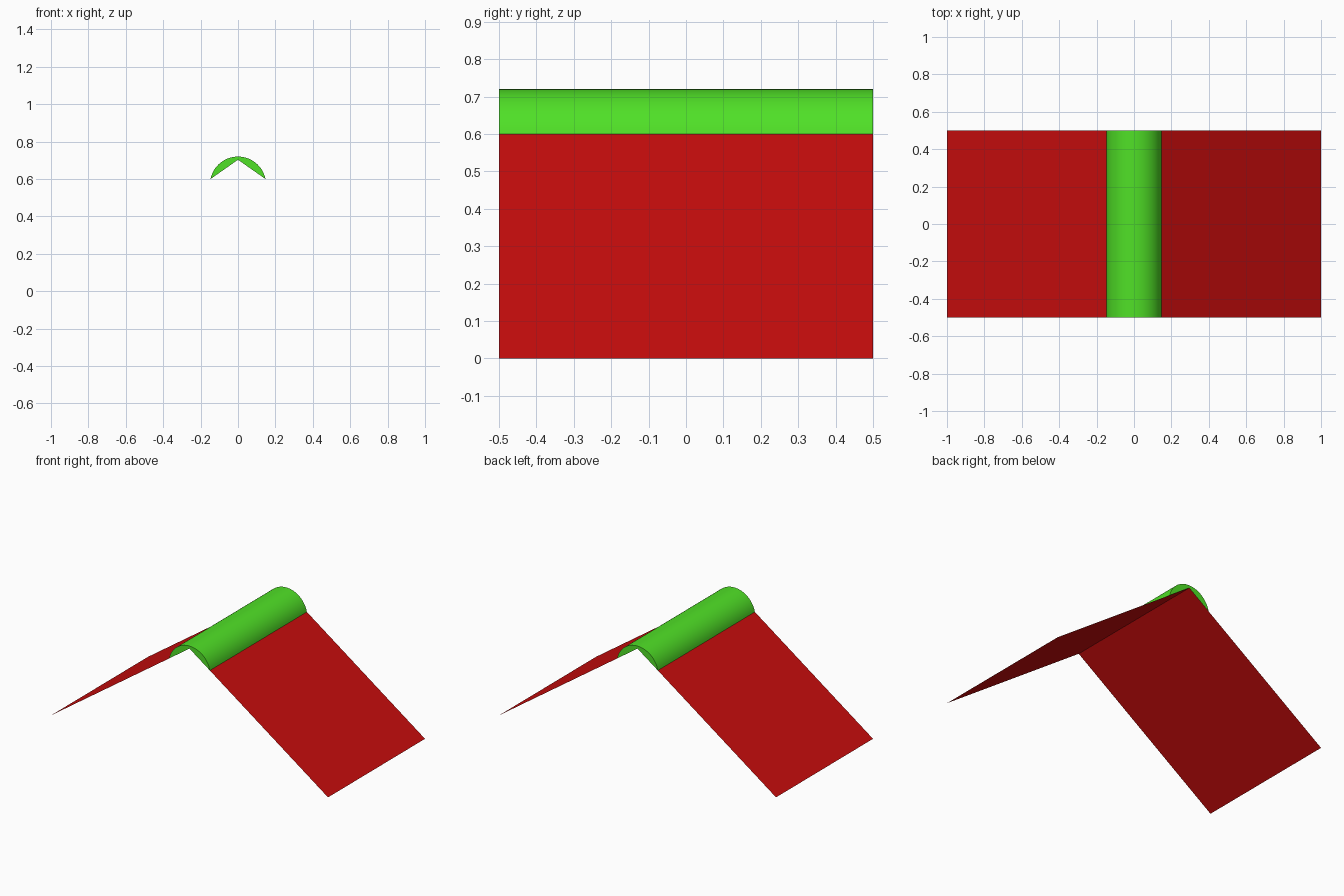
import bpy
import bmesh
import math

cube = bpy.data.objects.get("Cube")
if cube:
    bpy.data.objects.remove(cube, do_unlink=True)

HALF_DEPTH = 0.5
APEX = 0.703           # height of the roof ridge
TOP = 0.72             # top of the rounded ridge cap
CAP_X = 0.147          # half width of the ridge cap
CAP_Z = APEX * (1 - CAP_X)
SEGMENTS = 32


def make_material(name, color):
    mat = bpy.data.materials.new(name)
    mat.use_nodes = True
    mat.diffuse_color = color
    mat.node_tree.nodes["Principled BSDF"].inputs["Base Color"].default_value = color
    return mat


def extrude_profile(name, profile, mat, end_point=None):
    """Sweep an open x-z profile along y; end_point closes both ends."""
    bm = bmesh.new()
    front = [bm.verts.new((x, -HALF_DEPTH, z)) for x, z in profile]
    back = [bm.verts.new((x, HALF_DEPTH, z)) for x, z in profile]
    for i in range(len(profile) - 1):
        bm.faces.new((front[i], front[i + 1], back[i + 1], back[i]))
    if end_point:
        x, z = end_point
        bm.faces.new([bm.verts.new((x, -HALF_DEPTH, z))] + front[::-1])
        bm.faces.new([bm.verts.new((x, HALF_DEPTH, z))] + back)
    mesh = bpy.data.meshes.new(name)
    bm.to_mesh(mesh)
    bm.free()
    mesh.materials.append(mat)
    obj = bpy.data.objects.new(name, mesh)
    bpy.context.collection.objects.link(obj)
    return obj


red = make_material("roof red", (0.60, 0.004, 0.004, 1))
green = make_material("ridge green", (0.08, 0.75, 0.02, 1))

# Two thin sloping roof panels meeting at the ridge
extrude_profile("roof_panels", [(-1, 0), (0, APEX), (1, 0)], red)

# Rounded ridge cap seated on the panels, with closed ends
rise = TOP - CAP_Z
radius = (CAP_X ** 2 + rise ** 2) / (2 * rise)
sweep = math.asin(CAP_X / radius)
angles = [sweep * (2 * i / SEGMENTS - 1) for i in range(SEGMENTS + 1)]
arc = [(radius * math.sin(a), TOP - radius + radius * math.cos(a)) for a in angles]
cap = extrude_profile("ridge_cap", arc, green, (0, APEX))

bpy.ops.object.select_all(action="DESELECT")
bpy.context.view_layer.objects.active = cap
cap.select_set(True)
bpy.ops.object.shade_smooth_by_angle(angle=math.radians(40))
